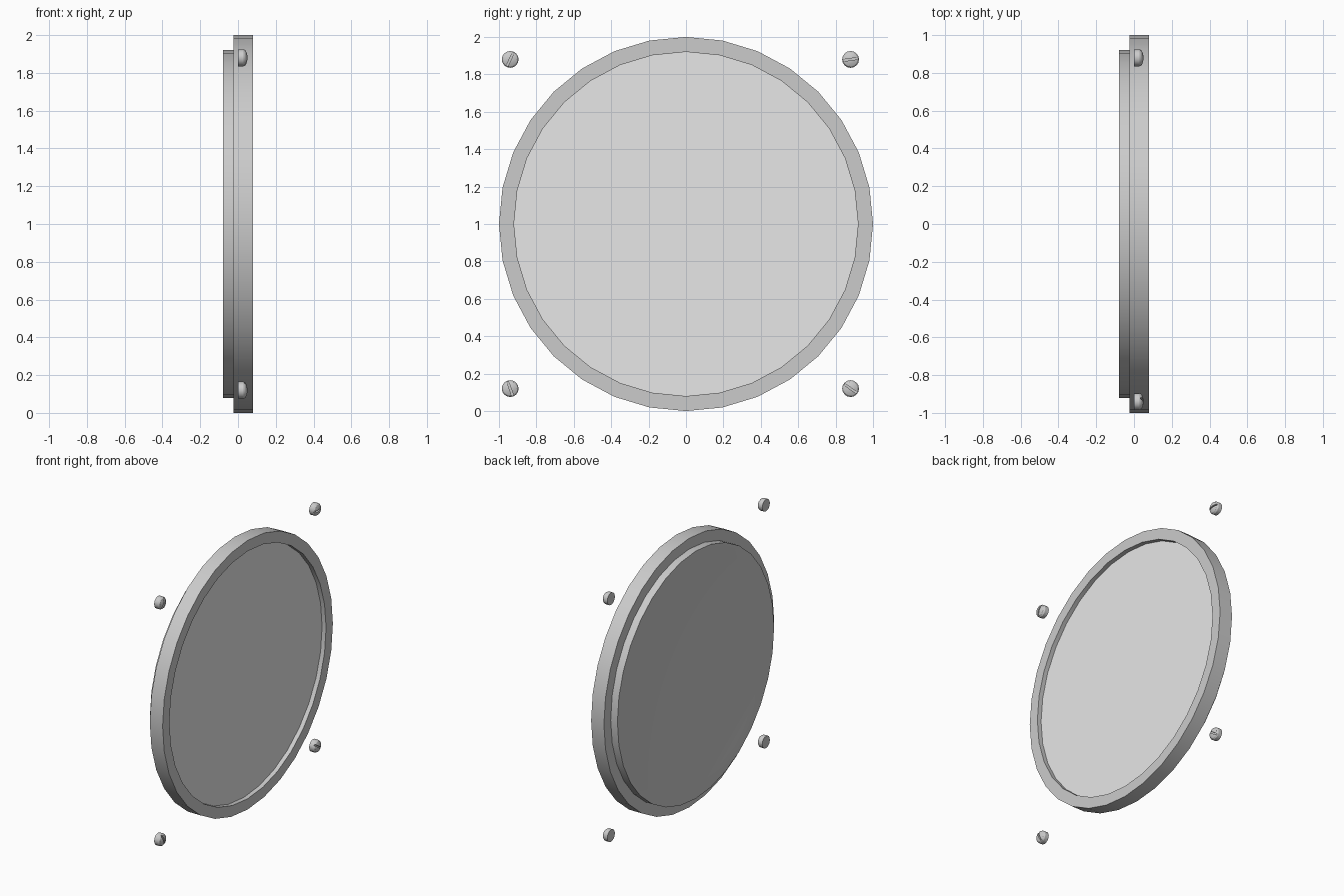
import bpy, bmesh, math
from mathutils import Matrix, Vector

if "Cube" in bpy.data.objects:
    bpy.data.objects.remove(bpy.data.objects["Cube"])


def material(name, grey):
    m = bpy.data.materials.new(name)
    m.diffuse_color = (grey, grey, grey, 1)
    m.use_nodes = True
    m.node_tree.nodes["Principled BSDF"].inputs["Base Color"].default_value = m.diffuse_color
    return m


FRAME = material("mid grey", 0.6)
FACE = material("light grey", 0.8)


def finish(bm, name, mat, loc):
    bmesh.ops.remove_doubles(bm, verts=bm.verts, dist=1e-5)
    bmesh.ops.recalc_face_normals(bm, faces=bm.faces)
    me = bpy.data.meshes.new(name)
    bm.to_mesh(me)
    bm.free()
    me.materials.append(mat)
    ob = bpy.data.objects.new(name, me)
    bpy.context.collection.objects.link(ob)
    ob.location = loc
    return ob


def smooth(ob):
    bpy.ops.object.select_all(action='DESELECT')
    ob.select_set(True)
    bpy.context.view_layer.objects.active = ob
    bpy.ops.object.shade_smooth_by_angle(angle=math.radians(30))


def lathe(name, profile, sides, mat, loc):
    """Spin (radius, x) points about the x axis; ends on the axis become caps."""
    bm = bmesh.new()
    rings = []
    for r, x in profile:
        rings.append([bm.verts.new((x, r * math.sin(2 * math.pi * i / sides),
                                    r * math.cos(2 * math.pi * i / sides)))
                      for i in range(sides)])
    for a, b in zip(rings, rings[1:]):
        for i in range(sides):
            j = (i + 1) % sides
            bm.faces.new((a[i], a[j], b[j], b[i]))
    bm.faces.new(rings[0])
    bm.faces.new(rings[-1])
    return finish(bm, name, mat, loc)


# Round frame: shallow dished back, stepped drum and front rim
smooth(lathe("round_frame", [
    (0.84, -0.065), (0.90, -0.08), (0.92, -0.08), (0.92, -0.025),
    (1.0, -0.025), (1.0, 0.08), (0.92, 0.08), (0.92, 0.04)],
    32, FRAME, (0, 0, 1)))

# Pale plate recessed in the rim
lathe("face_plate", [(0.919, 0.041), (0.919, 0.048)], 32, FACE, (0, 0, 1))


# Slotted, domed screw heads at the four corners
def screw(name, y, z, angle):
    ob = lathe(name, [(0.045, 0), (0.045, 0.03), (0.038, 0.041),
                      (0.022, 0.048), (0.008, 0.05)], 16, FRAME, (0, y, z))
    bm = bmesh.new()
    bmesh.ops.create_cube(bm, size=1, matrix=Matrix.Rotation(angle, 4, 'X')
                          @ Matrix.Translation((0.055, 0, 0))
                          @ Matrix.Diagonal(Vector((0.04, 0.12, 0.010, 1))))
    cutter = finish(bm, "slot_cutter", FRAME, (0, y, z))
    cutter.hide_render = True
    mod = ob.modifiers.new("slot", 'BOOLEAN')
    mod.object = cutter
    mod.operation = 'DIFFERENCE'
    mod.solver = 'EXACT'
    bpy.context.view_layer.objects.active = ob
    bpy.ops.object.modifier_apply(modifier=mod.name)
    bpy.data.objects.remove(cutter)
    smooth(ob)


for label, y, z, deg in (("upper_left", -0.94, 1.88, 65),
                         ("upper_right", 0.88, 1.88, 8),
                         ("lower_left", -0.94, 0.12, -70),
                         ("lower_right", 0.88, 0.12, -35)):
    screw("screw_" + label, y, z, math.radians(deg))
